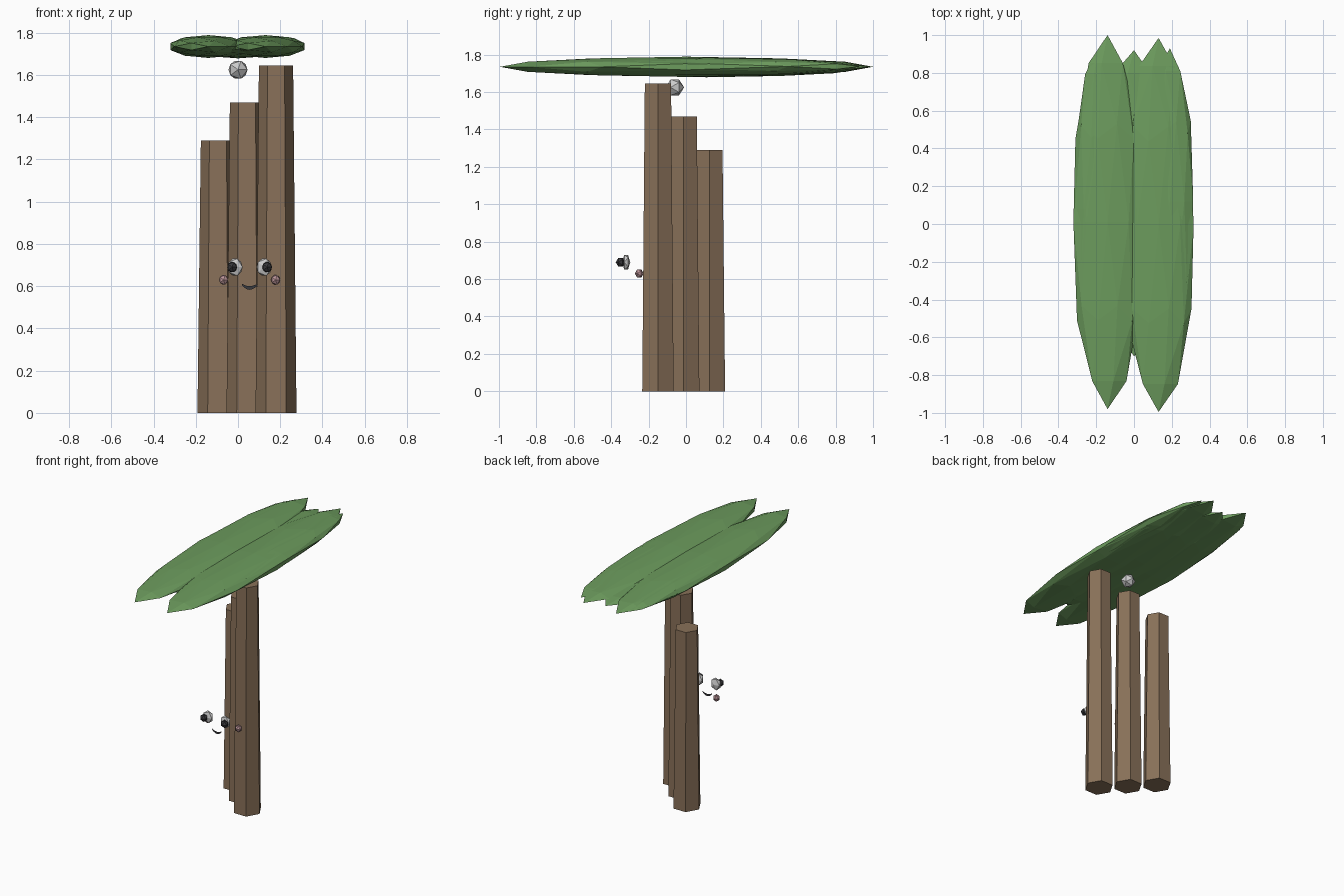
import bpy, bmesh, math
from mathutils import Matrix, Vector

if "Cube" in bpy.data.objects:
    bpy.data.objects.remove(bpy.data.objects["Cube"])


def material(name, rgb):
    m = bpy.data.materials.new(name)
    m.diffuse_color = (*rgb, 1)
    m.use_nodes = True
    m.node_tree.nodes["Principled BSDF"].inputs["Base Color"].default_value = m.diffuse_color
    return m


brown = material("bark", (0.25, 0.165, 0.1))
green = material("leaf", (0.15, 0.33, 0.11))
dark = material("dark", (0.04, 0.04, 0.045))
pink = material("blush", (0.5, 0.3, 0.32))


def finish(name, bm, mat=None):
    me = bpy.data.meshes.new(name)
    bm.to_mesh(me)
    bm.free()
    ob = bpy.data.objects.new(name, me)
    bpy.context.collection.objects.link(ob)
    if mat:
        me.materials.append(mat)
    return ob


def add_blob(bm, center, radii, level):
    # ellipsoid with its icosphere pole along y
    mat = (Matrix.Translation(center) @ Matrix.Diagonal((*radii, 1))
           @ Matrix.Rotation(math.pi / 2, 4, 'X'))
    bmesh.ops.create_icosphere(bm, subdivisions=level, radius=1, matrix=mat)


def blob(name, center, radii, level=1, mat=None):
    bm = bmesh.new()
    add_blob(bm, center, radii, level)
    return finish(name, bm, mat)


# Three stepped hexagonal trunk posts
for i, h in enumerate((1.29, 1.47, 1.645)):
    bm = bmesh.new()
    x, y = -0.095 + 0.1375 * i, 0.125 - 0.1375 * i
    bmesh.ops.create_cone(
        bm, cap_ends=True, segments=6, radius1=0.097, radius2=0.081, depth=h,
        matrix=Matrix.Translation((x, y, h / 2)) @ Matrix.Rotation(math.pi / 2, 4, 'Z'))
    finish(f"trunk_post_{i + 1}", bm, brown)

# Flat canopy of overlapping long leaf lobes
bm = bmesh.new()
for center, radii in (
        ((-0.14, 0.01, 1.735), (0.19, 0.99, 0.054)),
        ((0.13, -0.005, 1.735), (0.195, 0.99, 0.054)),
        ((0.0, 0.11, 1.723), (0.20, 0.81, 0.044)),
        ((-0.19, 0.08, 1.738), (0.13, 0.84, 0.046)),
        ((0.19, 0.12, 1.737), (0.13, 0.81, 0.047))):
    add_blob(bm, center, radii, 2)
finish("canopy", bm, green)

# Small nut under the canopy
blob("nut", (0, -0.06, 1.625), (0.05, 0.05, 0.05))

# Face, mirrored about x = 0.055
for side, s in (("left", -1), ("right", 1)):
    blob(f"eye_{side}", (0.055 + s * 0.069, -0.32, 0.69), (0.04, 0.022, 0.047))
    blob(f"pupil_{side}", (0.055 + s * 0.083, -0.35, 0.69), (0.026, 0.026, 0.028), 1, dark)
    blob(f"cheek_{side}", (0.055 + s * 0.123, -0.25, 0.63), (0.024, 0.024, 0.026), 1, pink)

# Thin crescent smile
bm = bmesh.new()
n = 6
rows = []
for z0, drop in ((0.612, 0.012), (0.605, 0.022)):
    rows.append([bm.verts.new((0.055 + 0.037 * t, -0.32, z0 - drop * (1 - t * t)))
                 for t in (2 * i / n - 1 for i in range(n + 1))])
for i in range(n):
    bm.faces.new((rows[1][i], rows[1][i + 1], rows[0][i + 1], rows[0][i]))
finish("smile", bm, dark)
